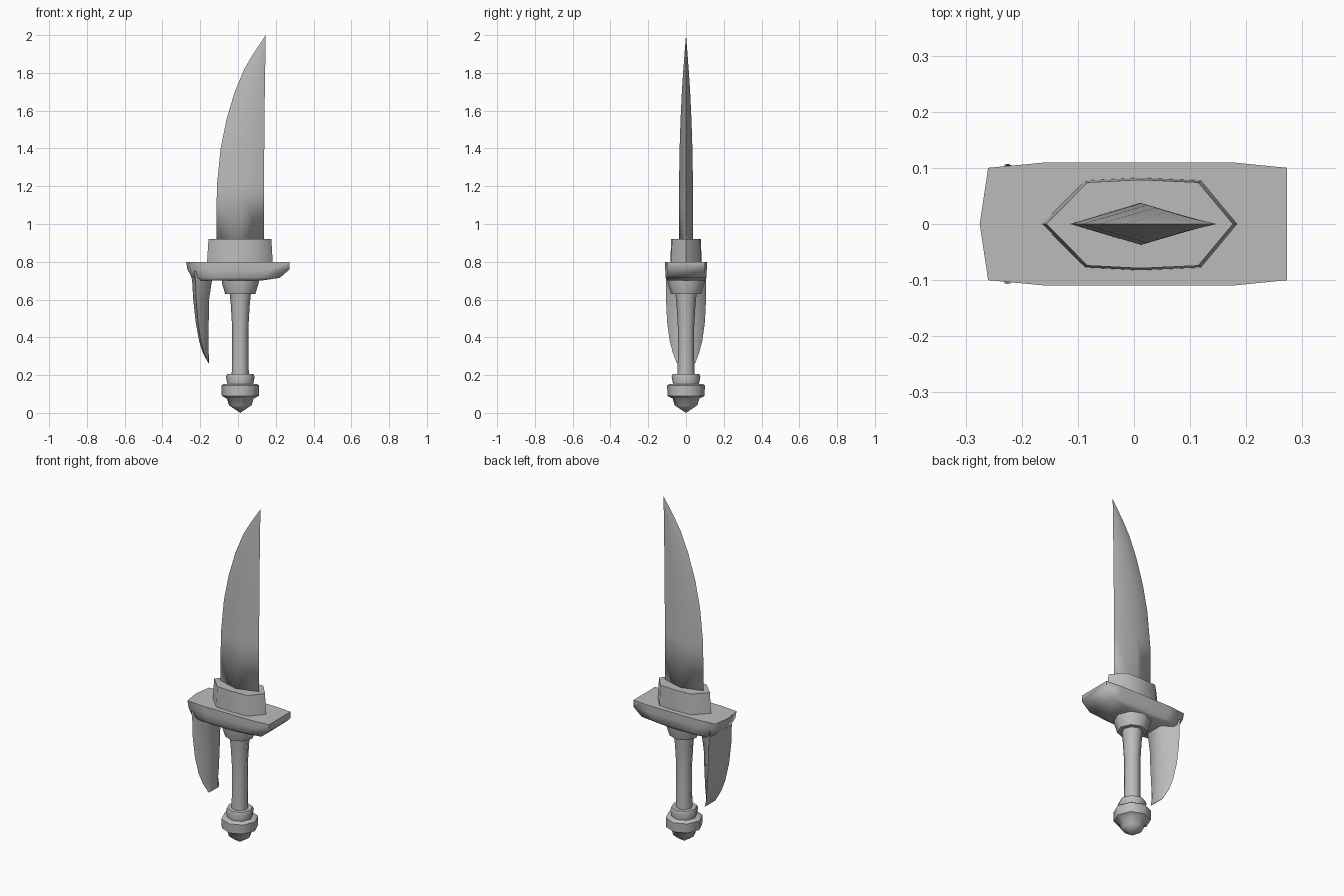
import bpy, bmesh, math

cube = bpy.data.objects.get("Cube")
if cube:
    bpy.data.objects.remove(cube)

steel = bpy.data.materials.new("plain_grey")
steel.use_nodes = True
GREY = (0.5, 0.5, 0.5, 1)
steel.diffuse_color = GREY
steel.node_tree.nodes["Principled BSDF"].inputs["Base Color"].default_value = GREY


def loft(name, rings, angle):
    """Skin equal-sized rings of points, cap both ends, weld and smooth."""
    bm = bmesh.new()
    loops = [[bm.verts.new(p) for p in ring] for ring in rings]
    n = len(loops[0])
    for low, high in zip(loops, loops[1:]):
        for i in range(n):
            j = (i + 1) % n
            bm.faces.new((low[i], low[j], high[j], high[i]))
    bm.faces.new(loops[0][::-1])
    bm.faces.new(loops[-1])
    bmesh.ops.remove_doubles(bm, verts=bm.verts, dist=0.0005)
    bmesh.ops.recalc_face_normals(bm, faces=bm.faces)
    mesh = bpy.data.meshes.new(name)
    bm.to_mesh(mesh)
    bm.free()
    mesh.materials.append(steel)
    obj = bpy.data.objects.new(name, mesh)
    bpy.context.collection.objects.link(obj)
    bpy.ops.object.select_all(action='DESELECT')
    obj.select_set(True)
    bpy.context.view_layer.objects.active = obj
    bpy.ops.object.shade_smooth_by_angle(angle=math.radians(angle))
    return obj


def mirrored(half, z):
    """Close a half outline (x, y >= 0) across the y = 0 plane."""
    back = [(x, -y, z) for x, y in reversed(half) if y > 0]
    return [(x, y, z) for x, y in half] + back


def turned(name, profile, sides=8, cx=0.012):
    rings = [[(cx + r * math.cos(math.tau * i / sides),
               r * math.sin(math.tau * i / sides), z) for i in range(sides)]
             for r, z in profile]
    return loft(name, rings, 50)


# Blade: diamond section, curved cutting edge and straight spine
blade = [(0.85, -.115, .137, .038), (1.2, -.112, .138, .037), (1.4, -.092, .139, .034),
         (1.55, -.062, .14, .029), (1.7, -.017, .142, .022), (1.82, .033, .144, .014),
         (1.9, .08, .145, .008), (2.0, .147, .147, 0)]
loft("blade", [[(a, 0, z), (a + .5 * (b - a), t, z), (b, 0, z), (a + .5 * (b - a), -t, z)]
               for z, a, b, t in blade], 100)

# Blade collar: long faceted sleeve
collar = [(-.165, 0), (-.088, .078), (.012, .083), (.12, .078), (.185, 0)]
loft("blade_collar", [mirrored([(.012 + (x - .012) * s, y * s) for x, y in collar], z)
                      for z, s in ((.78, 1), (.92, .95))], 50)

# Crossguard: slab narrowing underneath
guard = [(.80, -.275, .273, .11), (.76, -.268, .273, .11),
         (.715, -.243, .222, .108), (.70, -.22, .12, .098)]
loft("crossguard", [mirrored([(a, 0), (a + .015, w * .91), (a + .12, w),
                              (b - .1, w), (b, w * .91)], z)
                    for z, a, b, w in guard], 80)

# Knuckle fang: hangs from the right end of the guard
fang = [(.75, -.255, -.12, .106), (.70, -.243, -.138, .107), (.6, -.237, -.153, .106),
        (.48, -.224, -.155, .1), (.38, -.206, -.155, .086), (.32, -.187, -.155, .07),
        (.265, -.158, -.154, .05)]
loft("knuckle_fang", [mirrored([(a, 0), (a + .18 * (b - a), w), (b, w * .5)], z)
                      for z, a, b, w in fang], 80)

# Handle parts
turned("lower_collar", [(.08, .63), (.098, .69), (.098, .72)])
turned("grip", [(.046, .18), (.043, .3), (.043, .45), (.05, .57), (.058, .65)])
turned("pommel_collar", [(.066, .14), (.076, .19), (.07, .205)])
turned("pommel", [(0, 0), (.06, .04), (.07, .075), (.098, .09), (.1, .145), (.09, .152)])
